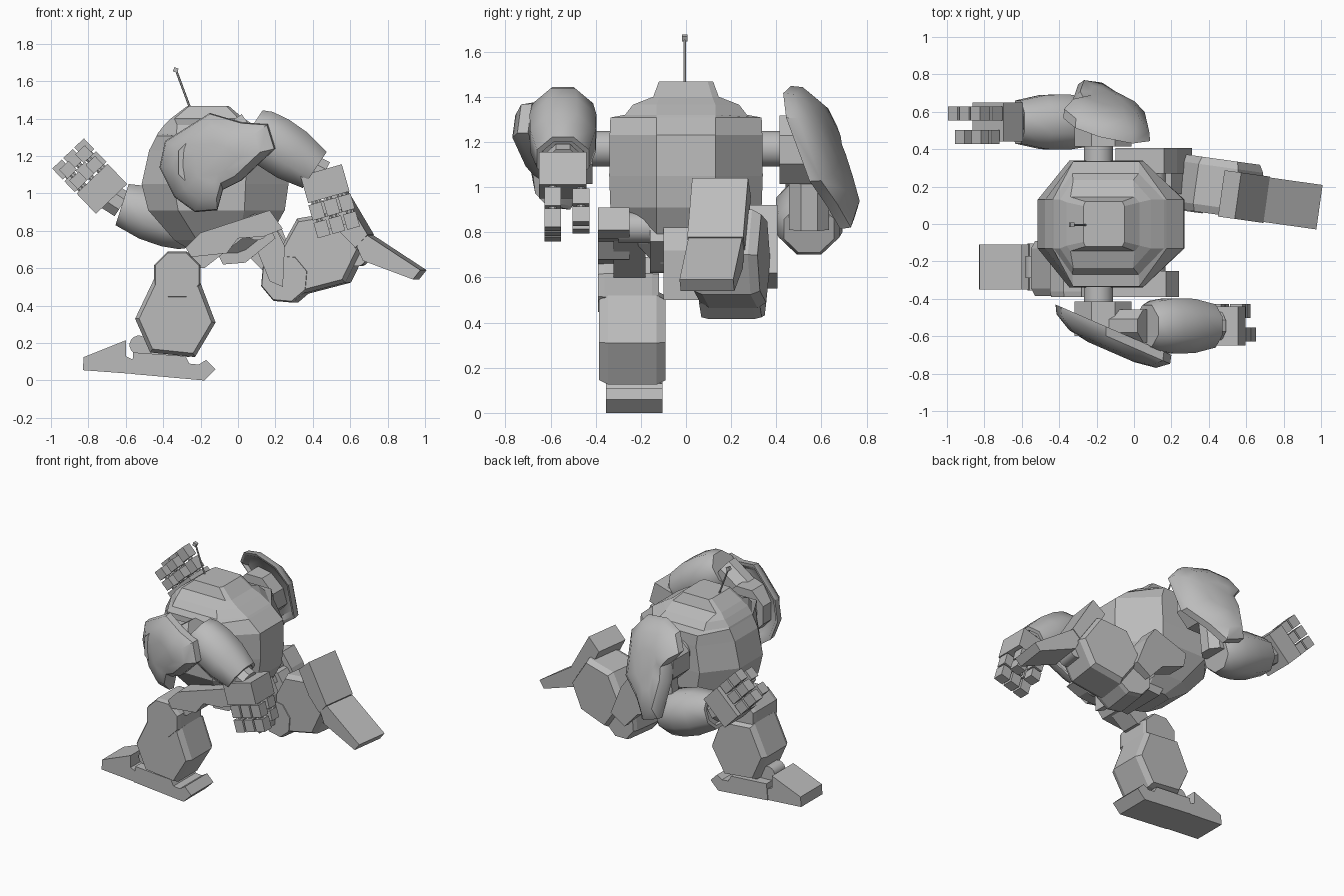
import bpy, bmesh, math
from mathutils import Matrix, Vector

cube = bpy.data.objects.get("Cube")
if cube:
    bpy.data.objects.remove(cube, do_unlink=True)

GREY = (0.5, 0.5, 0.5, 1)
mat = bpy.data.materials.new("plain grey")
mat.use_nodes = True
mat.diffuse_color = GREY
mat.node_tree.nodes["Principled BSDF"].inputs["Base Color"].default_value = GREY


def loft(name, rings, matrix=None, smooth=None):
    """Closed skin through equal-length rings of points."""
    bm = bmesh.new()
    loops = [[bm.verts.new(p) for p in ring] for ring in rings]
    n = len(loops[0])
    for a, b in zip(loops, loops[1:]):
        for i in range(n):
            j = (i + 1) % n
            bm.faces.new((a[i], a[j], b[j], b[i]))
    bm.faces.new(loops[0])
    bm.faces.new(loops[-1])
    if matrix:
        bm.transform(matrix)
    bmesh.ops.recalc_face_normals(bm, faces=bm.faces)
    mesh = bpy.data.meshes.new(name)
    bm.to_mesh(mesh)
    bm.free()
    ob = bpy.data.objects.new(name, mesh)
    bpy.context.collection.objects.link(ob)
    mesh.materials.append(mat)
    if smooth:
        bpy.ops.object.select_all(action='DESELECT')
        ob.select_set(True)
        bpy.context.view_layer.objects.active = ob
        bpy.ops.object.shade_smooth_by_angle(angle=math.radians(smooth))
    return ob


def prism(name, pts, y0, y1, inset=1.0, chamfer=0.03, matrix=None):
    """Side profile (x, z) extruded along y, with optional chamfered sides."""
    cx = sum(p[0] for p in pts) / len(pts)
    cz = sum(p[1] for p in pts) / len(pts)

    def ring(y, s):
        return [(cx + (x - cx) * s, y, cz + (z - cz) * s) for x, z in pts]
    rings = [ring(y0, inset), ring(y1, inset)]
    if inset < 1:
        rings[1:1] = [ring(y0 + chamfer, 1), ring(y1 - chamfer, 1)]
    return loft(name, rings, matrix)


def lathe(name, a, b, profile, sides=16, smooth=35):
    """Round part from a to b; profile is (fraction, radius)."""
    a, b = Vector(a), Vector(b)
    axis = b - a
    q = axis.to_track_quat('Z', 'Y')
    angles = [2 * math.pi * (i + 0.5) / sides for i in range(sides)]
    rings = [[a + axis * t + q @ Vector((r * math.cos(k), r * math.sin(k), 0))
              for k in angles] for t, r in profile]
    return loft(name, rings, None, smooth)


def rod(name, a, b, r, sides=16):
    return lathe(name, a, b, [(0, r), (1, r)], sides)


def box(name, centre, size, rotation=None):
    x, y, z = (s / 2 for s in size)
    m = Matrix.Translation(centre) @ (rotation or Matrix()).to_4x4()
    return loft(name, [[(-x, -y, k), (x, -y, k), (x, y, k), (-x, y, k)] for k in (-z, z)], m)


def octagon(cx, cz, r):
    return [(cx + r * math.cos(math.pi * (i + 0.5) / 4),
             cz + r * math.sin(math.pi * (i + 0.5) / 4)) for i in range(8)]


def turn_about(centre, degrees, axis):
    c = Matrix.Translation(centre)
    return c @ Matrix.Rotation(math.radians(degrees), 4, axis) @ c.inverted()


# Torso: stacked eight-sided rings (z, x min, x max, half width, corner cut)
def body_ring(z, x0, x1, w, c):
    cut, d = min(0.13, 0.8 * w), 1.35 * c
    return [(x0, -cut, z), (x0 + c, -w, z), (x1 - d, -w, z), (x1, -cut, z),
            (x1, cut, z), (x1 - d, w, z), (x0 + c, w, z), (x0, cut, z)]


loft("torso", [body_ring(*r) for r in (
    (1.468, -0.27, -0.05, 0.12, 0.01), (1.4, -0.36, 0.03, 0.145, 0.02),
    (1.365, -0.395, 0.09, 0.235, 0.07), (1.32, -0.43, 0.16, 0.27, 0.1),
    (1.308, -0.435, 0.175, 0.335, 0.11), (1.23, -0.475, 0.265, 0.338, 0.16),
    (1.05, -0.515, 0.27, 0.34, 0.17), (0.91, -0.48, 0.25, 0.335, 0.16),
    (0.75, -0.34, 0.16, 0.22, 0.12), (0.66, -0.2, 0.08, 0.14, 0.06))])
prism("pelvis", [(-0.15, 0.76), (0.14, 0.88), (0.2, 0.76), (0.04, 0.63), (-0.08, 0.62)], -0.16, 0.16)
prism("pelvis_guard", [(0.05, 0.82), (0.2, 0.82), (0.25, 0.72), (0.24, 0.5), (0.17, 0.53)], -0.1, 0.1)
rod("hip_axle", (0.1, -0.3, 0.82), (0.1, 0.3, 0.82), 0.07)

# Antenna
rod("antenna", (-0.25, -0.005, 1.44), (-0.33, -0.005, 1.655), 0.006, 6)
box("antenna_tip", (-0.333, -0.005, 1.66), (0.024, 0.024, 0.024), Matrix.Rotation(0.4, 4, 'Y'))


# Shoulder pads: one domed outline, swung round for the other arm
PAD = [(-0.15, 1.43), (0.02, 1.38), (0.16, 1.37), (0.2, 1.24), (0.02, 1.07), (-0.08, 1.02),
       (-0.11, 0.91), (-0.23, 0.9), (-0.34, 0.98), (-0.42, 1.14), (-0.39, 1.28)]


def shoulder_pad(name, matrix):
    def ring(scale, lift):
        pts = [(-0.13 + (x + 0.13) * scale, 1.16 + (z - 1.16) * scale) for x, z in PAD]
        return [(x, -0.613 - 0.435 * x - lift, z) for x, z in pts]
    rings = [ring(0.8, 0.03), ring(0.93, 0), ring(1, 0), ring(0.98, 0.05),
             ring(0.75, 0.105), ring(0.4, 0.125)]
    return loft(name, rings, matrix, 40)


shoulder_pad("front_shoulder_pad", Matrix())
shoulder_pad("rear_shoulder_pad", Matrix.Translation((-0.06, 0, 0.02)) @ Matrix.Scale(-1, 4, (0, 1, 0))
             @ turn_about((-0.12, 0, 1.15), 127, 'Y'))


# Arms: shoulder axle, upper arm, barrel forearm, wrist and hand
def arm(side, s, elbow, wrist, palm, tip):
    at = lambda p, y=0.545: Vector((p[0], s * y, p[1]))
    rod(side + "_shoulder_axle", at((-0.19, 1.17), 0.28), at((-0.19, 1.17), 0.5), 0.08)
    rod(side + "_upper_arm", at((-0.19, 1.17)), at(elbow), 0.095, 8)
    rod(side + "_shoulder_block", at((-0.165, 1.165), 0.415), at((-0.165, 1.165), 0.6), 0.165, 8)
    lathe(side + "_forearm", at(elbow), at(wrist),
          [(0, 0.12), (0.12, 0.145), (0.35, 0.16), (0.65, 0.157), (1, 0.125), (1, 0.1), (0.93, 0.095)],
          8, 50)
    rod(side + "_wrist", at(wrist), at(palm) + (at(palm) - at(wrist)) * 0.2, 0.08, 8)
    d = (at(tip) - at(palm)).normalized()
    length = (at(tip) - at(palm)).length
    y = Vector((0, 1, 0))
    w = y.cross(d)
    rot = Matrix((w, y, d)).transposed()
    box(side + "_palm", at(palm) + d * 0.055, (0.23, 0.21, 0.15), rot)
    rows = [(k * 0.082, 0.59) for k in (-1, 0, 1)] + [(k * 0.06, 0.465) for k in (-1, 1)]
    for off, depth in rows:
        base = at(palm, depth) + w * off
        reach = length - (0.03 if depth < 0.5 else 0)
        rod(side + "_finger_core", base + d * 0.12, base + d * (reach - 0.01), 0.018, 8)
        seg = (reach - 0.13) / 2
        for i in range(2):
            box(side + "_finger_segment", base + d * (0.135 + seg * (i + 0.5)),
                (0.07, 0.075, seg - 0.014), rot)


arm("front", -1, (0.07, 1.352), (0.41, 1.125), (0.45, 1.105), (0.54, 0.79))
arm("rear", 1, (-0.23, 0.815), (-0.62, 0.94), (-0.69, 0.985), (-0.91, 1.215))

# Legs: the calf and knee are shared, the lifted leg is swung back and yawed
CALF = [(-0.45, 0.54), (-0.55, 0.33), (-0.47, 0.15), (-0.23, 0.125), (-0.12, 0.31), (-0.2, 0.52)]
KNEE = (-0.325, 0.565)
yaw = turn_about((0.28, 0.2, 0), -8, 'Z')
swing = (yaw @ Matrix.Translation((0.59, 0.46, -0.02))
         @ turn_about((KNEE[0], 0, KNEE[1]), -130, 'Y'))
for side, m in (("standing", Matrix()), ("lifted", swing)):
    prism(side + "_calf", CALF, -0.385, -0.09, 0.9, 0.04, m)
    prism(side + "_knee", octagon(*KNEE, 0.135), -0.39, -0.12, 0.94, 0.03, m)

prism("standing_thigh", [(0.17, 0.91), (0.24, 0.81), (0.14, 0.77), (0.0, 0.76), (-0.06, 0.68),
                         (-0.25, 0.66), (-0.28, 0.71), (-0.2, 0.79)], -0.39, -0.25)
prism("standing_thigh_core", [(0.05, 0.84), (0.05, 0.78), (-0.18, 0.6), (-0.33, 0.6), (-0.24, 0.72)],
      -0.32, -0.18)
prism("lifted_thigh", [(-0.1, 0.83), (0.16, 0.92), (0.23, 0.82), (0.31, 0.62), (0.2, 0.55),
                       (0.1, 0.66), (-0.08, 0.73)], 0.27, 0.405)
prism("lifted_thigh_core", [(0.02, 0.84), (0.2, 0.82), (0.36, 0.58), (0.22, 0.5), (0.06, 0.66)],
      0.16, 0.28)

# Feet: hinged toe and heel, with ankle pins
prism("standing_toe", [(-0.83, 0.055), (-0.825, 0.125), (-0.6, 0.215), (-0.6, 0.13), (-0.54, 0.1),
                       (-0.56, 0.035)], -0.35, -0.11)
prism("standing_heel", [(-0.57, 0.035), (-0.56, 0.15), (-0.28, 0.13), (-0.26, 0.09), (-0.21, 0.085),
                        (-0.17, 0.11), (-0.12, 0.06), (-0.18, 0.0)], -0.355, -0.105)
rod("standing_ankle", (-0.53, -0.29, 0.19), (-0.53, -0.17, 0.19), 0.05)
box("standing_ankle_block", (-0.4, -0.228, 0.17), (0.28, 0.11, 0.09))
prism("lifted_toe", [(1.0, 0.59), (0.96, 0.54), (0.69, 0.64), (0.65, 0.73), (0.715, 0.775)],
      0.07, 0.31, matrix=yaw)
prism("lifted_heel", [(0.715, 0.78), (0.65, 0.71), (0.56, 0.8), (0.47, 0.96), (0.56, 1.04)],
      0.065, 0.315, matrix=yaw)
rod("lifted_ankle", yaw @ Vector((0.65, 0.12, 0.66)), yaw @ Vector((0.65, 0.26, 0.66)), 0.05)
